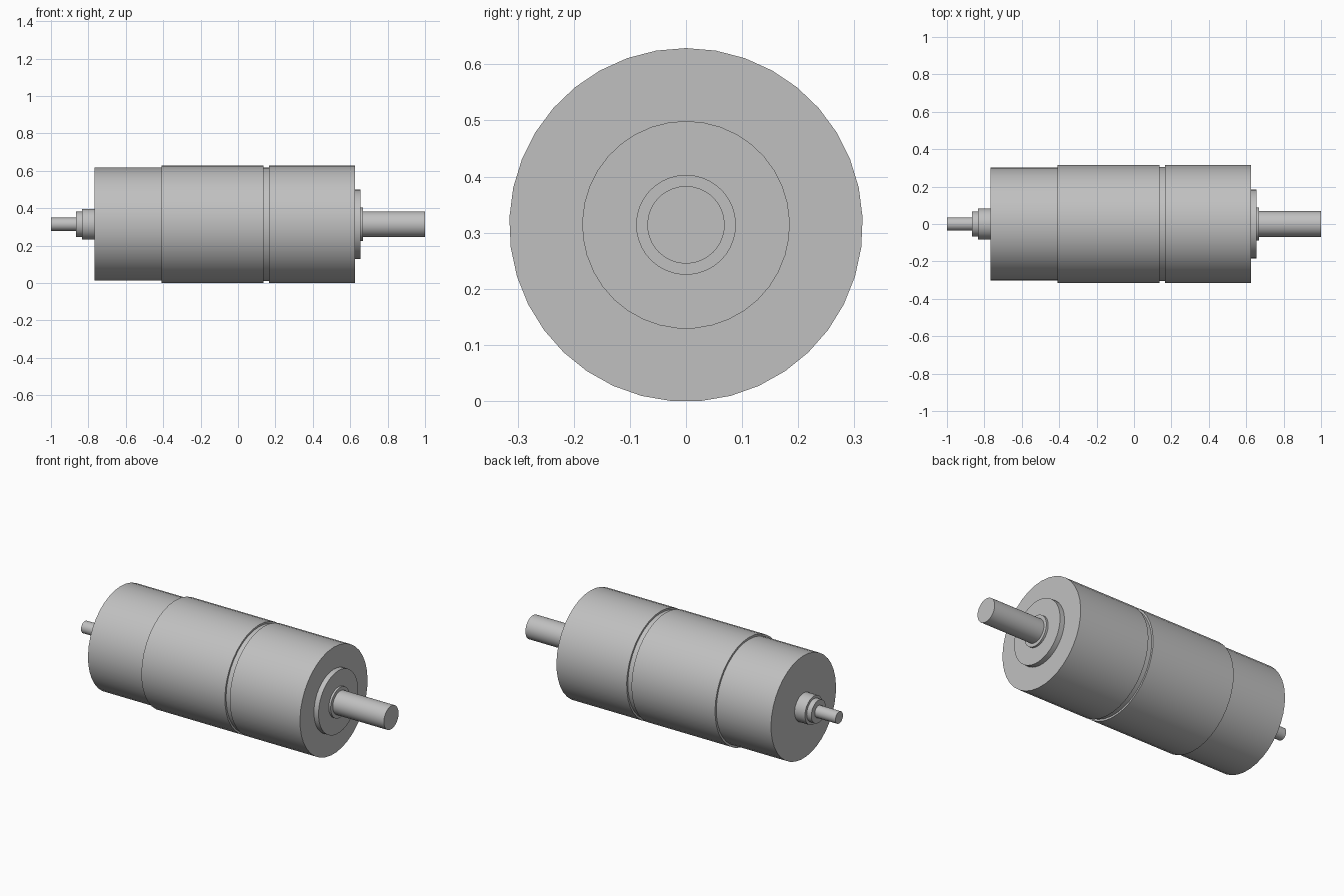
import bpy, bmesh, math

if "Cube" in bpy.data.objects:
    bpy.data.objects.remove(bpy.data.objects["Cube"], do_unlink=True)

AXIS_Z = 0.314
SIDES = 37

# Single grey metal finish
metal = bpy.data.materials.new("grey_metal")
metal.use_nodes = True
grey = (0.53, 0.53, 0.53, 1.0)
metal.diffuse_color = grey
metal.node_tree.nodes["Principled BSDF"].inputs["Base Color"].default_value = grey


def turned_part(name, x0, x1, radius):
    """Closed cylinder along x, with a vertex at the top."""
    bm = bmesh.new()
    rings = []
    for x in (x0, x1):
        ring = []
        for i in range(SIDES):
            a = 2 * math.pi * i / SIDES
            ring.append(bm.verts.new((x, radius * math.sin(a), radius * math.cos(a))))
        bm.faces.new(ring)
        rings.append(ring)
    for i in range(SIDES):
        j = (i + 1) % SIDES
        bm.faces.new((rings[0][i], rings[0][j], rings[1][j], rings[1][i]))
    bmesh.ops.recalc_face_normals(bm, faces=bm.faces)
    mesh = bpy.data.meshes.new(name)
    bm.to_mesh(mesh)
    bm.free()
    mesh.materials.append(metal)
    obj = bpy.data.objects.new(name, mesh)
    obj.location.z = AXIS_Z
    bpy.context.collection.objects.link(obj)
    bpy.ops.object.select_all(action='DESELECT')
    obj.select_set(True)
    bpy.context.view_layer.objects.active = obj
    bpy.ops.object.shade_smooth_by_angle(angle=math.radians(30))


# Slimmer parts reach slightly into their thicker neighbours
IN = 0.01
# Rear end
turned_part("rear_shaft", -1.0, -0.865 + IN, 0.035)
turned_part("rear_step", -0.865, -0.835 + IN, 0.067)
turned_part("rear_boss", -0.835, -0.767 + IN, 0.083)
# Housing
turned_part("rear_housing", -0.767, -0.41 + IN, 0.303)
turned_part("middle_housing", -0.41, 0.135, 0.315)
turned_part("groove", 0.135 - IN, 0.167 + IN, 0.304)
turned_part("gear_housing", 0.167, 0.625, 0.315)
# Output end
turned_part("front_flange", 0.625 - IN, 0.655, 0.185)
turned_part("shaft_collar", 0.655 - IN, 0.667, 0.089)
turned_part("output_shaft", 0.667 - IN, 1.0, 0.069)
